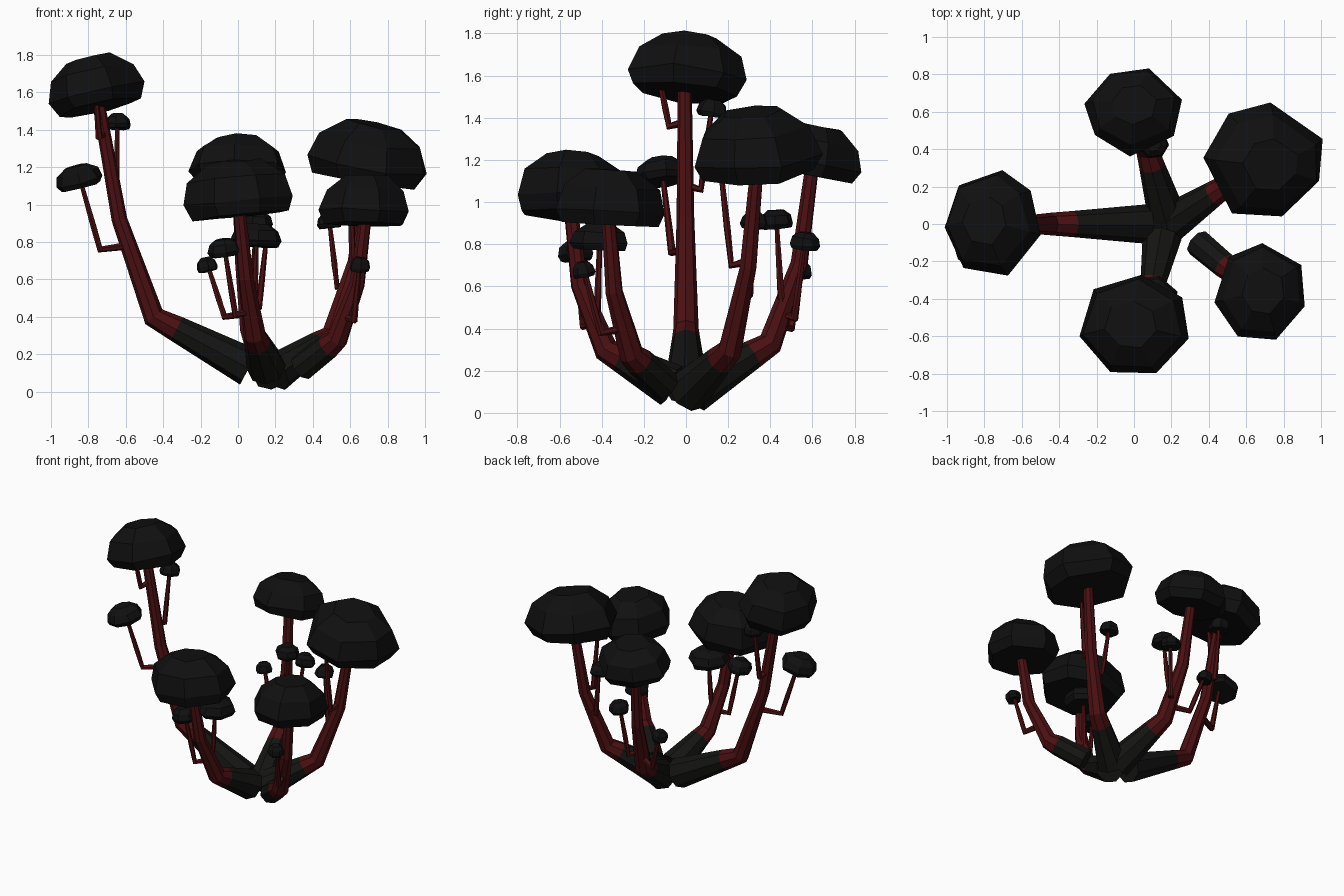
import bpy, bmesh, math, random
from mathutils import Vector

old = bpy.data.objects.get("Cube")
if old:
    bpy.data.objects.remove(old)
random.seed(4)
UP = Vector((0, 0, 1))


def material(name, rgb):
    m = bpy.data.materials.new(name)
    m.use_nodes = True
    m.diffuse_color = (*rgb, 1)
    m.node_tree.nodes["Principled BSDF"].inputs["Base Color"].default_value = (*rgb, 1)
    return m


BLACK = material("charcoal black", (0.005, 0.005, 0.005))
ROOT = material("root black", (0.007, 0.007, 0.0065))
RED = material("dark red", (0.07, 0.005, 0.006))


def loft(name, rings, materials, root_bands=0):
    """Skin a list of equal rings, closing both ends."""
    bm = bmesh.new()
    loops = [[bm.verts.new(point) for point in ring] for ring in rings]
    sides = len(loops[0])
    for band, (low, high) in enumerate(zip(loops, loops[1:])):
        for i in range(sides):
            j = (i + 1) % sides
            face = bm.faces.new((low[i], low[j], high[j], high[i]))
            face.material_index = int(band < root_bands)
    start = bm.faces.new(loops[0][::-1])
    start.material_index = int(root_bands > 0)
    bm.faces.new(loops[-1])
    bmesh.ops.recalc_face_normals(bm, faces=bm.faces[:])
    mesh = bpy.data.meshes.new(name)
    bm.to_mesh(mesh)
    bm.free()
    for m in materials:
        mesh.materials.append(m)
    bpy.context.collection.objects.link(bpy.data.objects.new(name, mesh))


def tube(name, path, radii, sides, materials, root_bands=0):
    """Tapering faceted stem that follows a path."""
    rings = []
    for i, point in enumerate(path):
        before, after = path[max(i - 1, 0)], path[min(i + 1, len(path) - 1)]
        along = ((point - before).normalized() + (after - point).normalized()).normalized()
        if i == 0:
            side = along.orthogonal()
        # carry the side vector along so that the stem does not twist
        side = (side - along * side.dot(along)).normalized()
        across = along.cross(side)
        turns = [math.tau * k / sides for k in range(sides)]
        rings.append([point + (side * math.cos(a) + across * math.sin(a)) * radii[i]
                      for a in turns])
    loft(name, rings, materials, root_bands)


def cap(name, centre, half_x, half_y, height, axis, sides=7):
    """Faceted, slightly irregular dome on a tilted axis."""
    tilt = UP.rotation_difference(axis)
    turn = random.uniform(0, math.tau)
    angles = [turn + math.tau * (k + random.uniform(-0.15, 0.15)) / sides for k in range(sides)]
    rings = []
    for spread, level in ((0.9, 0), (1.04, 0.27), (0.9, 0.7), (0.48, 1)):
        ring = []
        for a in angles:
            s = spread * random.uniform(0.96, 1.04)
            z = height * (level + random.uniform(-0.03, 0.03))
            ring.append(centre + tilt @ Vector((half_x * math.cos(a) * s, half_y * math.sin(a) * s, z)))
        rings.append(ring)
    loft(name, rings, [BLACK])


def large_mushroom(name, root, elbow, centre, size, lean, thickness=0.105):
    """Black-rooted trunk with a broad cap; returns the trunk path."""
    root, elbow, centre = Vector(root), Vector(elbow), Vector(centre)
    axis = Vector((*lean, 1)).normalized()
    top = centre + axis * 0.04
    outward = elbow - root
    outward.z = 0
    # the trunk bows outward above the elbow
    middle = elbow.lerp(top, 0.45) + outward.normalized() * 0.05
    path = [root, root.lerp(elbow, 0.76), elbow, middle, top]
    tube(name + "_trunk", path, (thickness, 0.07, 0.06, 0.042, 0.033), 8, [RED, ROOT], 1)
    cap(name + "_cap", centre, *size, axis)
    return path


def shoot(name, trunk, height, tip, cap_radius=0):
    """Thin stem that leaves a trunk sideways, bends up and may bear a small cap."""
    tip = Vector(tip)
    for low, high in zip(trunk, trunk[1:]):
        if low.z <= height <= high.z:
            start = low.lerp(high, (height - low.z) / (high.z - low.z))
    reach = tip - start
    reach.z = 0
    elbow = start + reach * 0.6 - UP * 0.02
    bend = elbow.lerp(tip, 0.35)
    tube(name + "_shoot", [start, elbow, bend, tip], (0.022, 0.02, 0.017, 0.012), 6, [RED])
    if cap_radius:
        cap(name + "_small_cap", tip - UP * 0.025, cap_radius, cap_radius,
            cap_radius * 0.6 + 0.04, reach + UP)


# Tall mushroom on the right-hand side with three shoots
tall = large_mushroom("tall", (0.06, 0, 0.13), (-0.45, 0, 0.4), (-0.74, -0.01, 1.52),
                      (0.25, 0.28, 0.27), (-0.22, 0.1))
shoot("tall_low", tall, 0.78, (-0.84, -0.11, 1.12), 0.125)
shoot("tall_high", tall, 1.08, (-0.645, 0.12, 1.43), 0.07)
shoot("tall_covered", tall, 1.38, (-0.76, -0.13, 1.6))

# Back mushroom with three shoots
back = large_mushroom("back", (0.18, 0.03, 0.1), (0.07, 0.4, 0.33), (0, 0.59, 1.13),
                      (0.25, 0.23, 0.23), (0, 0.2))
shoot("back_low", back, 0.42, (-0.16, 0.54, 0.67), 0.055)
shoot("back_tall", back, 0.56, (0.1, 0.43, 0.9), 0.08)
shoot("back_middle", back, 0.47, (0.15, 0.56, 0.8), 0.07)

# Broad mushroom at the back left with two shoots
broad = large_mushroom("broad", (0.2, 0.01, 0.1), (0.5, 0.21, 0.3), (0.68, 0.34, 1.13),
                       (0.32, 0.3, 0.3), (0.16, -0.08))
shoot("broad_low", broad, 0.58, (0.49, 0.32, 0.9), 0.065)
shoot("broad_covered", broad, 0.72, (0.6, 0.16, 1.2))

# Front mushroom with two shoots
front = large_mushroom("front", (0.15, -0.07, 0.13), (0.09, -0.38, 0.3), (0.01, -0.55, 0.94),
                       (0.29, 0.27, 0.29), (-0.1, 0.04))
shoot("front_wide", front, 0.45, (0.1, -0.41, 0.8), 0.135)
shoot("front_narrow", front, 0.43, (-0.07, -0.52, 0.75), 0.085)

# Short mushroom at the front left with one shoot
short = large_mushroom("short", (0.34, -0.1, 0.13), (0.53, -0.26, 0.28), (0.68, -0.37, 0.89),
                       (0.24, 0.26, 0.26), (0.03, 0.05), 0.075)
shoot("short_low", short, 0.4, (0.65, -0.48, 0.67), 0.055)
